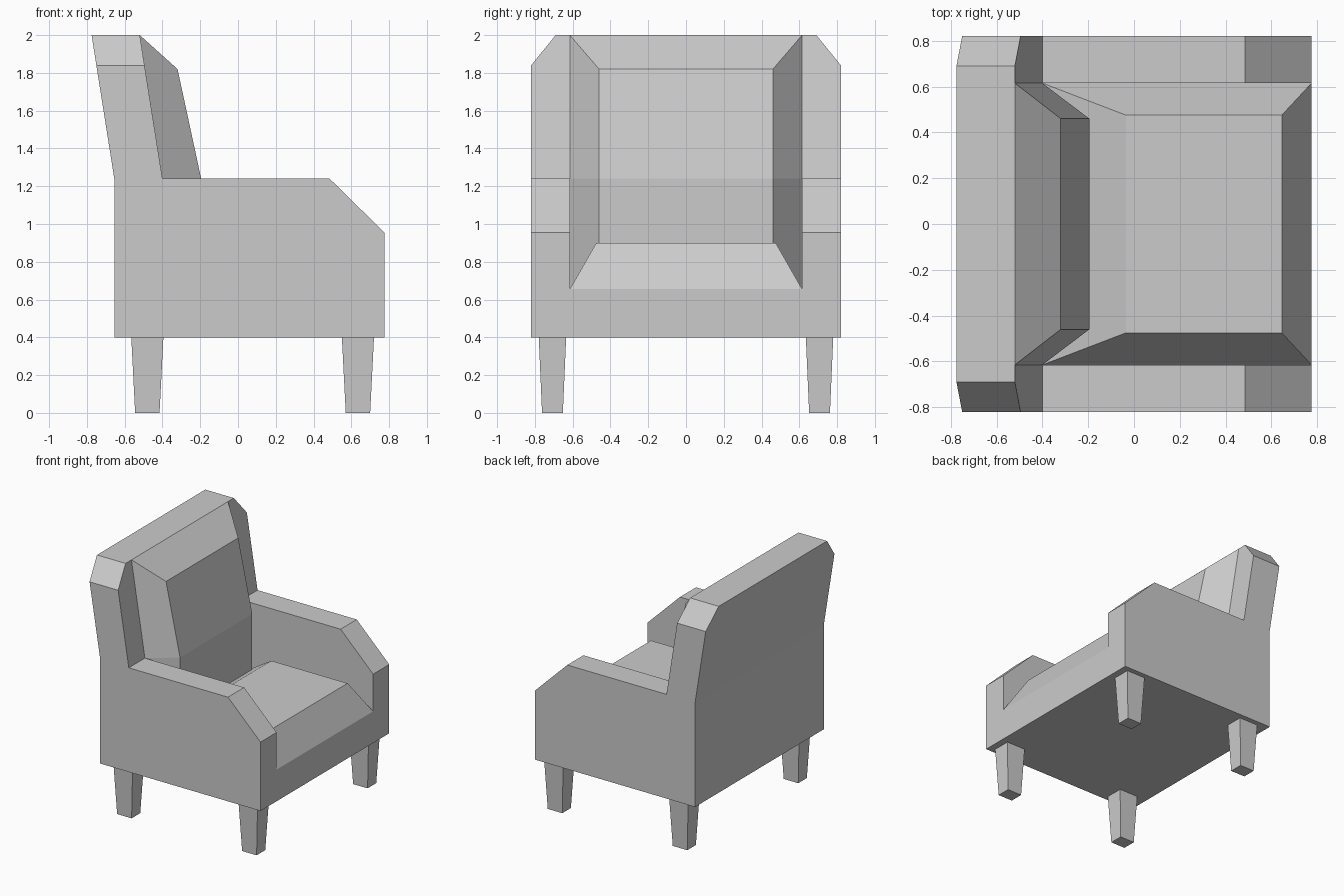
import bpy, bmesh, math
from mathutils import Matrix

if "Cube" in bpy.data.objects:
    bpy.data.objects.remove(bpy.data.objects["Cube"])


def mesh_object(name, bm):
    bmesh.ops.remove_doubles(bm, verts=bm.verts, dist=1e-4)
    bmesh.ops.recalc_face_normals(bm, faces=bm.faces)
    mesh = bpy.data.meshes.new(name)
    bm.to_mesh(mesh)
    bm.free()
    obj = bpy.data.objects.new(name, mesh)
    bpy.context.collection.objects.link(obj)
    return obj


# Named corner points of the +y half: outer frame
P = {
    "base_back": (-.655, .82, .40), "base_front": (.775, .82, .40),
    "arm_front": (.775, .82, .955), "arm_bend": (.485, .82, 1.24),
    "arm_back": (-.40, .82, 1.24), "rear_bend": (-.655, .82, 1.24),
    "ear_front": (-.495, .82, 1.84), "ear_rear": (-.75, .82, 1.84),
    "top_front": (-.52, .69, 2.0), "top_rear": (-.775, .69, 2.0),
    # inner side of the arm
    "in_front": (.775, .615, .955), "in_bend": (.485, .615, 1.24),
    "in_back": (-.40, .615, 1.24), "in_top": (-.52, .615, 2.0),
    # seat cushion
    "seat_front": (.775, .615, .655), "seat_back": (-.40, .615, .655),
    "puff_front": (.645, .475, .90), "puff_back": (-.035, .475, .90),
    # back cushion
    "pad_top": (-.32, .46, 1.82), "pad_bend": (-.195, .46, 1.24),
    "pad_low": (-.195, .46, .793),
}

# Faces repeated on both sides
SIDES = [
    "base_back base_front arm_front arm_bend arm_back ear_front ear_rear rear_bend",
    "seat_front in_front in_bend in_back seat_back",
    "arm_front in_front in_bend arm_bend",
    "arm_bend in_bend in_back arm_back",
    "arm_back ear_front top_front in_top in_back",
    "ear_front ear_rear top_rear top_front",
    "seat_front puff_front puff_back seat_back",
    "seat_back in_back pad_bend pad_low",
    "in_back in_top pad_top pad_bend",
]
# Faces that run across the chair, closed by their mirrored half
ACROSS = [
    "base_back base_front",
    "base_back rear_bend",
    "rear_bend ear_rear top_rear",
    "top_rear top_front in_top",
    "base_front arm_front in_front seat_front",
    "seat_front puff_front",
    "puff_front puff_back",
    "puff_back seat_back pad_low",
    "pad_low pad_bend",
    "pad_bend pad_top",
    "pad_top in_top",
]

# Upholstered body: frame, arms, seat and back cushion in one closed shell
bm = bmesh.new()
left = {k: bm.verts.new(p) for k, p in P.items()}
right = {k: bm.verts.new((x, -y, z)) for k, (x, y, z) in P.items()}
for names in SIDES:
    for half in (left, right):
        bm.faces.new([half[n] for n in names.split()])
for names in ACROSS:
    keys = names.split()
    bm.faces.new([left[n] for n in keys] + [right[n] for n in reversed(keys)])
mesh_object("upholstered_body", bm)


# Tapered square legs
def leg(name, x, y):
    bm = bmesh.new()
    r = math.sqrt(2)
    bmesh.ops.create_cone(bm, cap_ends=True, segments=4,
                          radius1=.76 * r, radius2=r, depth=.40,
                          matrix=Matrix.Rotation(math.radians(45), 4, 'Z'))
    bmesh.ops.scale(bm, vec=(.085, .0725, 1), verts=bm.verts)
    top = [f for f in bm.faces if all(v.co.z > 0 for v in f.verts)]
    bmesh.ops.recalc_face_normals(bm, faces=bm.faces)
    bmesh.ops.delete(bm, geom=top, context='FACES_ONLY')
    mesh_object(name, bm).location = (x, y, .20)


for end, x in (("front", .635), ("back", -.48)):
    for side, y in (("left", .707), ("right", -.707)):
        leg(f"{end}_{side}_leg", x, y)
